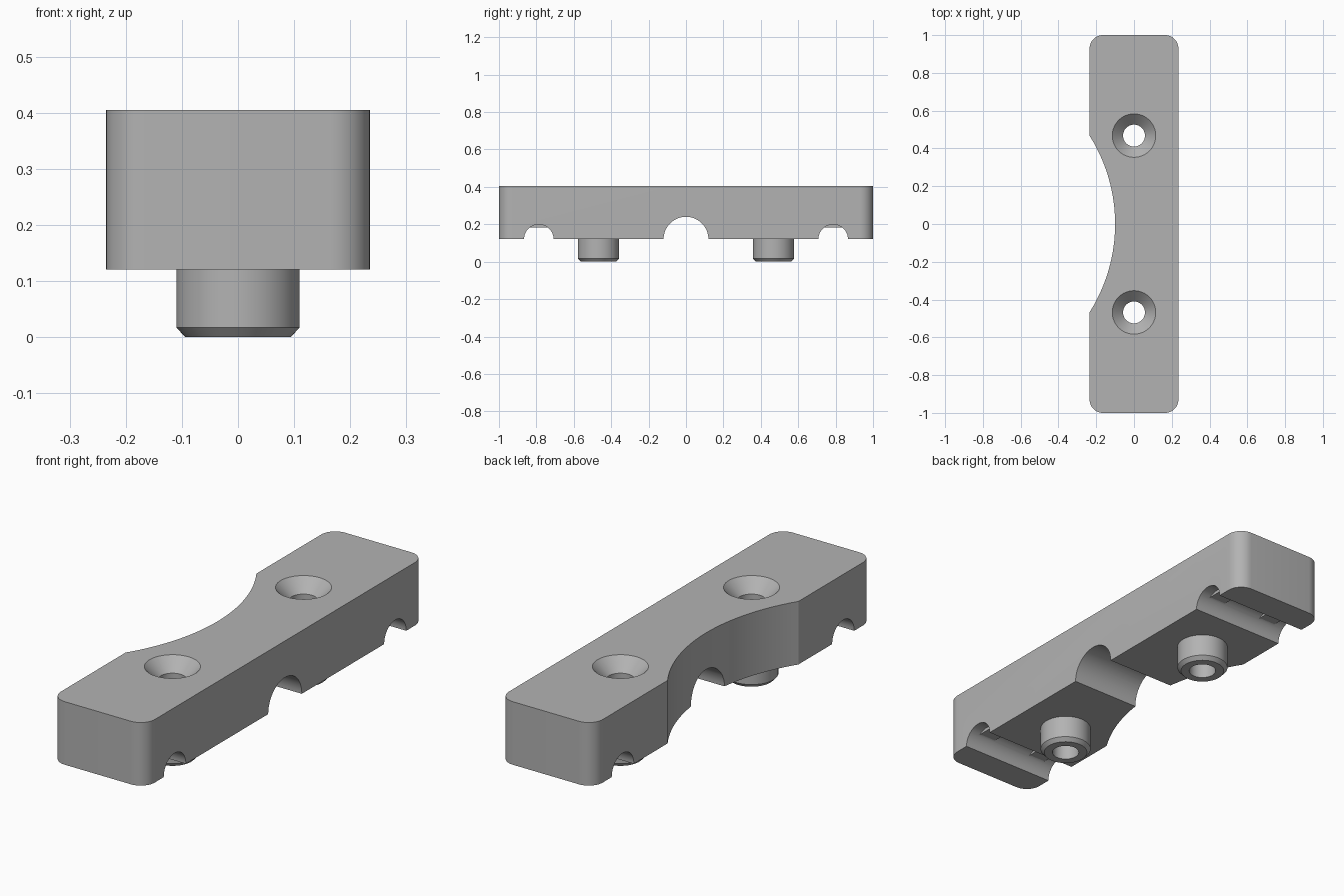
import bpy, math
from mathutils import Matrix

cube = bpy.data.objects.get("Cube")
if cube:
    bpy.data.objects.remove(cube, do_unlink=True)

HALF_W, HALF_L = 0.235, 1.0
BASE, TOP = 0.12, 0.405
POST_Y, GROOVE_Y = 0.468, 0.787

grey = bpy.data.materials.new("plain grey")
grey.use_nodes = True
grey.diffuse_color = (0.45, 0.45, 0.45, 1)
grey.node_tree.nodes["Principled BSDF"].inputs["Base Color"].default_value = grey.diffuse_color


def mesh_object(name, verts, faces):
    mesh = bpy.data.meshes.new(name)
    mesh.from_pydata(verts, [], faces)
    mesh.materials.append(grey)
    obj = bpy.data.objects.new(name, mesh)
    bpy.context.collection.objects.link(obj)
    return obj


def stack(name, rings):
    """Solid skinned through rings of equal point count, capped at both ends."""
    n = len(rings[0])
    verts = [p for ring in rings for p in ring]
    faces = [(k * n + i, k * n + (i + 1) % n, (k + 1) * n + (i + 1) % n, (k + 1) * n + i)
             for k in range(len(rings) - 1) for i in range(n)]
    faces.append(tuple(reversed(range(n))))
    faces.append(tuple(range(len(verts) - n, len(verts))))
    return mesh_object(name, verts, faces)


def lathe(name, profile, x=0, y=0, n=64):
    """Turned solid from (radius, z) pairs, bottom to top."""
    angles = [2 * math.pi * i / n for i in range(n)]
    return stack(name, [[(x + r * math.cos(a), y + r * math.sin(a), z) for a in angles]
                        for r, z in profile])


def groove(name, y, radius, x0, x1, ceiling=1):
    """Cutter for a round groove along x, optionally with a flat ceiling."""
    n = 64
    ring = [(y + radius * math.cos(2 * math.pi * i / n),
             min(BASE + radius * math.sin(2 * math.pi * i / n), ceiling)) for i in range(n)]
    return stack(name, [[(x, *p) for p in ring] for x in (x0, x1)])


def combine(target, tool, operation):
    mod = target.modifiers.new(operation, 'BOOLEAN')
    mod.operation, mod.object, mod.solver = operation, tool, 'EXACT'
    tool.hide_render = True
    bpy.context.view_layer.update()
    graph = bpy.context.evaluated_depsgraph_get()
    result = bpy.data.meshes.new_from_object(target.evaluated_get(graph))
    target.modifiers.clear()
    target.data = result
    bpy.data.objects.remove(tool, do_unlink=True)


# Bar with rounded upright corners
corner, steps = 0.07, 10
outline = []
for q, (sx, sy) in enumerate([(1, 1), (-1, 1), (-1, -1), (1, -1)]):
    for i in range(steps + 1):
        a = math.pi / 2 * (q + i / steps)
        outline.append((sx * (HALF_W - corner) + corner * math.cos(a),
                        sy * (HALF_L - corner) + corner * math.sin(a)))
bar = stack("clamp_bar", [[(x, y, z) for x, y in outline] for z in (BASE, TOP)])

# Shallow curved recess in one long side
sag, chord = 0.135, 0.467
recess_r = (chord ** 2 + sag ** 2) / (2 * sag)
combine(bar, lathe("recess_cutter", [(recess_r, -0.1), (recess_r, 0.6)],
                   x=-HALF_W + sag - recess_r, n=256), 'DIFFERENCE')

# Middle groove, and end grooves that each keep two low flat ribs
combine(bar, groove("middle_cutter", 0, 0.12, -0.5, 0.5), 'DIFFERENCE')
for side in (-1, 1):
    y = side * GROOVE_Y
    combine(bar, groove("end_cutter", y, 0.079, -0.5, 0.5, ceiling=0.184), 'DIFFERENCE')
    for x0, x1 in ((-0.5, -0.185), (-0.1, 0.1), (0.185, 0.5)):
        combine(bar, groove("end_cutter", y, 0.079, x0, x1), 'DIFFERENCE')

# Chamfered posts with countersunk through holes
for side in (-1, 1):
    y = side * POST_Y
    combine(bar, lathe("post", [(0.094, 0), (0.11, 0.017), (0.11, BASE + 0.05)], y=y), 'UNION')
    combine(bar, lathe("hole_cutter", [(0.058, -0.1), (0.058, TOP - 0.057),
                                       (0.115, TOP), (0.115, TOP + 0.1)], y=y), 'DIFFERENCE')

bpy.ops.object.select_all(action='DESELECT')
bar.select_set(True)
bpy.context.view_layer.objects.active = bar
bpy.ops.object.shade_smooth_by_angle(angle=math.radians(25))
